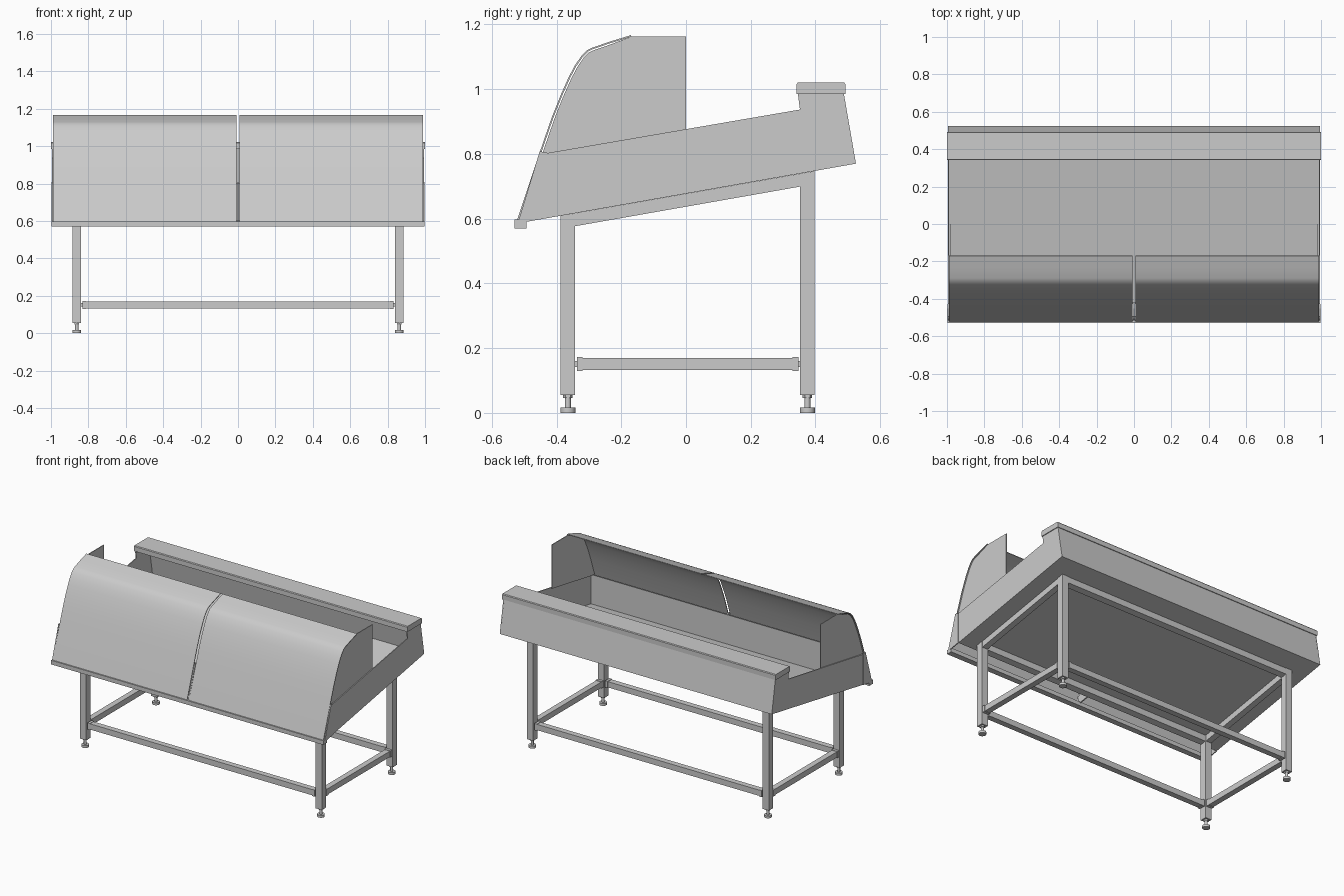
import bpy, bmesh, math
from mathutils import Vector

if "Cube" in bpy.data.objects:
    bpy.data.objects.remove(bpy.data.objects["Cube"])


def make_object(name, bm, smooth=False):
    bmesh.ops.recalc_face_normals(bm, faces=bm.faces)
    me = bpy.data.meshes.new(name)
    bm.to_mesh(me)
    bm.free()
    ob = bpy.data.objects.new(name, me)
    bpy.context.collection.objects.link(ob)
    if smooth:
        bpy.ops.object.select_all(action='DESELECT')
        ob.select_set(True)
        bpy.context.view_layer.objects.active = ob
        bpy.ops.object.shade_smooth_by_angle(angle=math.radians(25))
    return ob


def prism(name, profile, x0, x1, smooth=False):
    """Closed (y, z) profile extruded along x."""
    bm = bmesh.new()
    a = [bm.verts.new((x0, y, z)) for y, z in profile]
    b = [bm.verts.new((x1, y, z)) for y, z in profile]
    bm.faces.new(a)
    bm.faces.new(b[::-1])
    n = len(a)
    for i in range(n):
        j = (i + 1) % n
        bm.faces.new((a[i], b[i], b[j], a[j]))
    return make_object(name, bm, smooth)


def offset(line, t):
    """Mitred offset of an open (y, z) line to its left."""
    pts = [Vector(p) for p in line]
    out = []
    for i, p in enumerate(pts):
        dirs = []
        if i > 0:
            dirs.append((p - pts[i - 1]).normalized())
        if i < len(pts) - 1:
            dirs.append((pts[i + 1] - p).normalized())
        norms = [Vector((-d.y, d.x)) for d in dirs]
        m = sum(norms, Vector((0, 0))).normalized()
        out.append(tuple(p + m * (t / m.dot(norms[0]))))
    return out


def sheet(name, line, t, x0, x1, smooth=False):
    return prism(name, list(line) + offset(line, t)[::-1], x0, x1, smooth)


def box(name, x0, x1, y0, y1, z0, z1):
    return prism(name, [(y0, z0), (y1, z0), (y1, z1), (y0, z1)], x0, x1)


def cylinder(name, x, y, z0, z1, r, sides=24):
    bm = bmesh.new()
    bmesh.ops.create_cone(bm, cap_ends=True, segments=sides, radius1=r, radius2=r, depth=z1 - z0)
    bmesh.ops.translate(bm, verts=bm.verts, vec=(x, y, (z0 + z1) / 2))
    return make_object(name, bm, sides > 8)


def under(y):
    """Height of the sloping tray underside."""
    return 0.677 + 0.176 * y


LX, W = 0.862, 0.0225
FRONT, BACK = -0.365, 0.375

# legs with levelling feet
for sx, side in ((-1, "left"), (1, "right")):
    for y, end in ((FRONT, "front"), (BACK, "back")):
        tag = f"{end}_{side}"
        x = sx * LX
        prism(f"leg_{tag}", [(y - W, 0.055), (y + W, 0.055),
                             (y + W, under(y + W)), (y - W, under(y - W))], x - W, x + W)
        cylinder(f"foot_stem_{tag}", x, y, 0.01, 0.06, 0.009)
        cylinder(f"foot_nut_{tag}", x, y, 0.046, 0.055, 0.015, 6)
        cylinder(f"foot_pad_{tag}", x, y, 0, 0.016, 0.023)

# upper sloping frame under the tray
for sx, side in ((-1, "left"), (1, "right")):
    a, b = FRONT + W, BACK - W
    prism(f"upper_side_rail_{side}", [(a, under(a) - 0.04), (b, under(b) - 0.04),
                                      (b, under(b)), (a, under(a))], sx * LX - 0.02, sx * LX + 0.02)
for y, end in ((FRONT, "front"), (BACK, "back")):
    a, b = y - 0.02, y + 0.02
    prism(f"upper_{end}_rail", [(a, under(a) - 0.04), (b, under(b) - 0.04),
                                (b, under(b)), (a, under(a))], -LX + W, LX - W)

# lower rails with end collars and short pins into the legs
for y, end in ((FRONT, "front"), (BACK, "back")):
    box(f"lower_{end}_rail", -0.825, 0.825, y - 0.019, y + 0.019, 0.132, 0.17)
    box(f"lower_{end}_pin", -0.842, 0.842, y - 0.008, y + 0.008, 0.142, 0.16)
    for s, side in ((-1, "left"), (1, "right")):
        box(f"lower_{end}_collar_{side}", s * 0.822 - 0.009, s * 0.822 + 0.009,
            y - 0.022, y + 0.022, 0.129, 0.173)
for s, side in ((-1, "left"), (1, "right")):
    x = s * LX
    box(f"lower_side_rail_{side}", x - 0.019, x + 0.019, -0.33, 0.34, 0.132, 0.17)
    box(f"lower_side_pin_{side}", x - 0.008, x + 0.008, -0.345, 0.355, 0.142, 0.16)
    for y, end in ((-0.328, "front"), (0.338, "back")):
        box(f"lower_side_collar_{end}_{side}", x - 0.022, x + 0.022, y - 0.009, y + 0.009, 0.129, 0.173)

# tray: front wall, floor and back wall folded from one sheet
sheet("tray_shell", [(-0.427, 0.803), (-0.427, 0.602), (0.525, 0.77), (0.487, 0.985)],
      0.006, -0.99, 0.99)
tray_side = [(-0.427, 0.602), (0.525, 0.77), (0.487, 0.99), (0.345, 0.99), (0.352, 0.937), (-0.427, 0.803)]
bracket = [(-0.427, 0.602), (-0.5, 0.589), (-0.516, 0.598), (-0.452, 0.808), (-0.427, 0.803)]

# hood outline from top edge to front lip
hood = [(-0.17, 1.167), (-0.235, 1.147), (-0.29, 1.128), (-0.306, 1.12), (-0.322, 1.104),
        (-0.343, 1.074), (-0.362, 1.038), (-0.388, 0.98), (-0.415, 0.912), (-0.452, 0.805), (-0.522, 0.596)]
hood_side = [(0, 0.872), (0, 1.162), (-0.17, 1.162)] + offset(hood, 0.009)[1:-1] + [(-0.427, 0.798)]

for s, side in ((-1, "left"), (1, "right")):
    prism(f"tray_side_{side}", tray_side, s * 0.989, s * 0.995)
    prism(f"hood_bracket_{side}", bracket, s * 0.992, s * 0.998)
    prism(f"hood_side_{side}", hood_side, s * 0.980, s * 0.985)
    sheet(f"hood_cover_{side}", hood, 0.005, s * 0.007, s * 0.99, True)
prism("hood_bracket_middle", bracket, -0.004, 0.004)

# front lip and rear cap
box("front_lip", -0.996, 0.996, -0.53, -0.492, 0.57, 0.597)
prism("rear_cap", [(0.342, 0.985), (0.492, 0.985), (0.492, 1.016), (0.488, 1.021),
                   (0.346, 1.021), (0.342, 1.016)], -1, 1)
